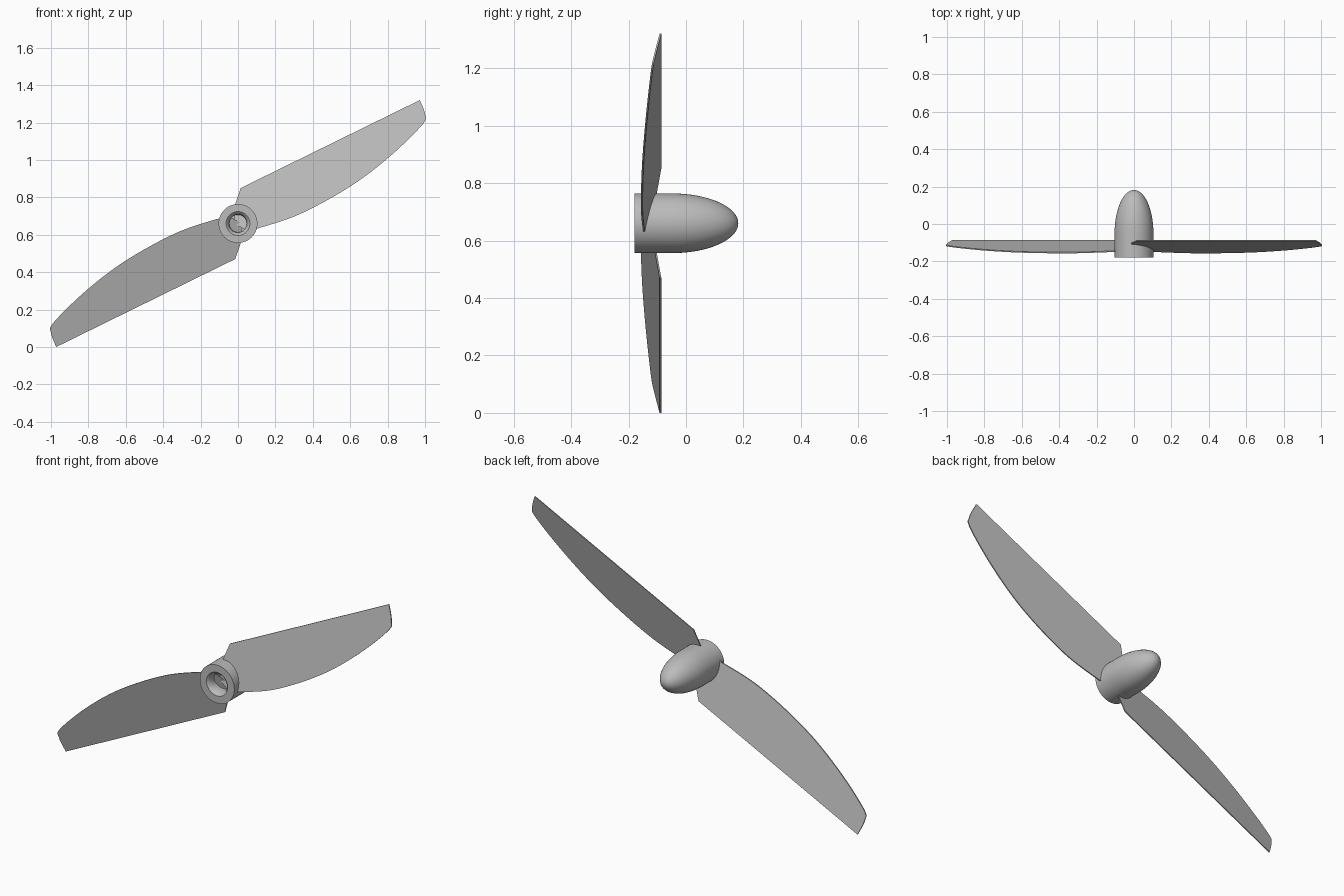
import bpy, bmesh, math
from mathutils import Vector

if "Cube" in bpy.data.objects:
    bpy.data.objects.remove(bpy.data.objects["Cube"])

CZ = 0.66  # shaft height

grey = bpy.data.materials.new("light_grey")
grey.diffuse_color = (0.5, 0.5, 0.5, 1)
grey.use_nodes = True
grey.node_tree.nodes["Principled BSDF"].inputs["Base Color"].default_value = grey.diffuse_color


def make_object(name, bm, angle):
    bmesh.ops.recalc_face_normals(bm, faces=bm.faces)
    me = bpy.data.meshes.new(name)
    bm.to_mesh(me)
    bm.free()
    me.materials.append(grey)
    ob = bpy.data.objects.new(name, me)
    bpy.context.collection.objects.link(ob)
    bpy.ops.object.select_all(action='DESELECT')
    ob.select_set(True)
    bpy.context.view_layer.objects.active = ob
    bpy.ops.object.shade_smooth_by_angle(angle=math.radians(angle))
    return ob


# Hub: lathed profile (radius, y), shaft socket at the front, elliptical nose at the back
profile = [(0, -0.09), (0.047, -0.09), (0.047, -0.145), (0.05, -0.162),
           (0.056, -0.174), (0.064, -0.18), (0.104, -0.18)]
for i in range(17):
    a = math.pi / 2 * i / 16
    profile.append((0.104 * math.cos(a) if i < 16 else 0, -0.05 + 0.232 * math.sin(a)))
bm = bmesh.new()
pts = [bm.verts.new((r, y, CZ)) for r, y in profile]
edges = [bm.edges.new(p) for p in zip(pts, pts[1:])]
bmesh.ops.spin(bm, geom=pts + edges, cent=(0, 0, CZ), axis=(0, 1, 0),
               angle=2 * math.pi, steps=48, use_merge=True)
bmesh.ops.remove_doubles(bm, verts=bm.verts, dist=1e-5)
make_object("spinner_hub", bm, 35)


# Blades: pitched flat plates with a straight trailing edge and a bowed leading edge
def smooth_curve(p, steps=6):
    out = []
    for i in range(len(p) - 1):
        a, b, c, d = p[max(i - 1, 0)], p[i], p[i + 1], p[min(i + 2, len(p) - 1)]
        for s in range(steps):
            t = s / steps
            out.append(0.5 * (2 * b + (c - a) * t + (2 * a - 5 * b + 4 * c - d) * t * t
                              + (3 * b - a - 3 * c + d) * t ** 3))
    return out + [p[-1]]


lead = [Vector(p) for p in [(0.05, 0.62), (0.1, 0.632), (0.33, 0.71), (0.6, 0.858),
                            (0.81, 1.017), (0.985, 1.188), (1.0, 1.245), (0.972, 1.32)]]
outline = smooth_curve(lead) + [Vector(p) for p in [(0.015, 0.85), (-0.02, 0.75), (-0.02, 0.66)]]
edge_start, chord_dir = Vector((0.015, 0.85)), Vector((0.441, -0.898))
THICK = 0.006

for name, s in (("right_blade", 1), ("left_blade", -1)):
    bm = bmesh.new()
    front = []
    for p in outline:
        depth = (p - edge_start).dot(chord_dir)
        front.append(bm.verts.new((s * p.x, -0.092 - 0.245 * depth, CZ + s * (p.y - CZ))))
    face = bm.faces.new(front)
    ext = bmesh.ops.extrude_face_region(bm, geom=[face], use_keep_orig=True)
    bmesh.ops.translate(bm, vec=(0, THICK, 0),
                        verts=[v for v in ext["geom"] if isinstance(v, bmesh.types.BMVert)])
    make_object(name, bm, 30)
